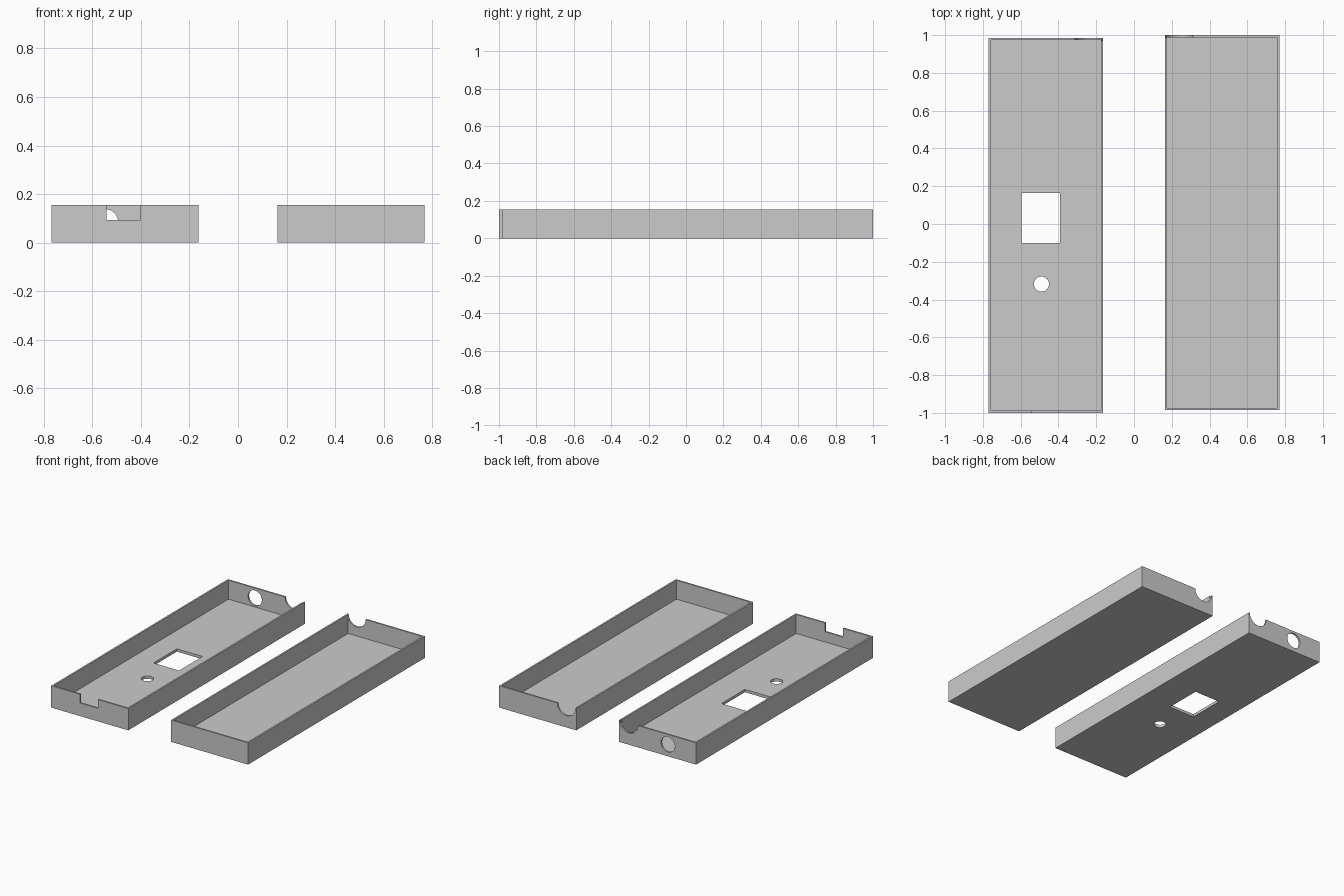
import bpy, math

if "Cube" in bpy.data.objects:
    bpy.data.objects.remove(bpy.data.objects["Cube"])

X0, X1, H = 0.163, 0.769, 0.155      # inner/outer side of each tray, height
LENGTH, WALL, FLOOR = 1.985, 0.012, 0.02


def box(name, x0, x1, y0, y1, z0, z1):
    bpy.ops.mesh.primitive_cube_add(
        size=1, location=((x0 + x1) / 2, (y0 + y1) / 2, (z0 + z1) / 2))
    ob = bpy.context.object
    ob.name = name
    ob.scale = (x1 - x0, y1 - y0, z1 - z0)
    bpy.ops.object.transform_apply(location=True, rotation=False, scale=True)
    return ob


def rod(name, loc, r, depth, along_y=False):
    bpy.ops.mesh.primitive_cylinder_add(
        vertices=48, radius=r, depth=depth, location=loc,
        rotation=(math.pi / 2 if along_y else 0, 0, 0))
    ob = bpy.context.object
    ob.name = name
    return ob


def cut(target, cutter):
    mod = target.modifiers.new("cut", 'BOOLEAN')
    mod.operation, mod.solver, mod.object = 'DIFFERENCE', 'EXACT', cutter
    bpy.context.view_layer.objects.active = target
    bpy.ops.object.modifier_apply(modifier=mod.name)
    bpy.data.objects.remove(cutter, do_unlink=True)


def tray(name, x0, x1, y0):
    y1 = y0 + LENGTH
    ob = box(name, x0, x1, y0, y1, 0, H)
    cut(ob, box("hollow", x0 + WALL, x1 - WALL, y0 + WALL, y1 - WALL, FLOOR, H + 0.1))
    # half-round cable notch in the back wall, near the middle of the pair
    side = 1 if x0 > 0 else -1
    cut(ob, rod("cable_notch", (side * 0.241, y1, H), 0.071, 0.03, True))
    return ob


# Plain lid
tray("lid_tray", X0, X1, 1 - LENGTH)

# Base with its openings
base = tray("base_tray", -X1, -X0, -1)
back = -1 + LENGTH
cut(base, box("front_slot", -0.543, -0.402, -1.05, -0.97, 0.093, H + 0.1))
cut(base, rod("back_hole", (-0.548, back, 0.084), 0.054, 0.08, True))
cut(base, box("floor_window", -0.595, -0.393, -0.10, 0.163, -0.1, 0.1))
cut(base, rod("floor_hole", (-0.49, -0.318, 0), 0.04, 0.2))
